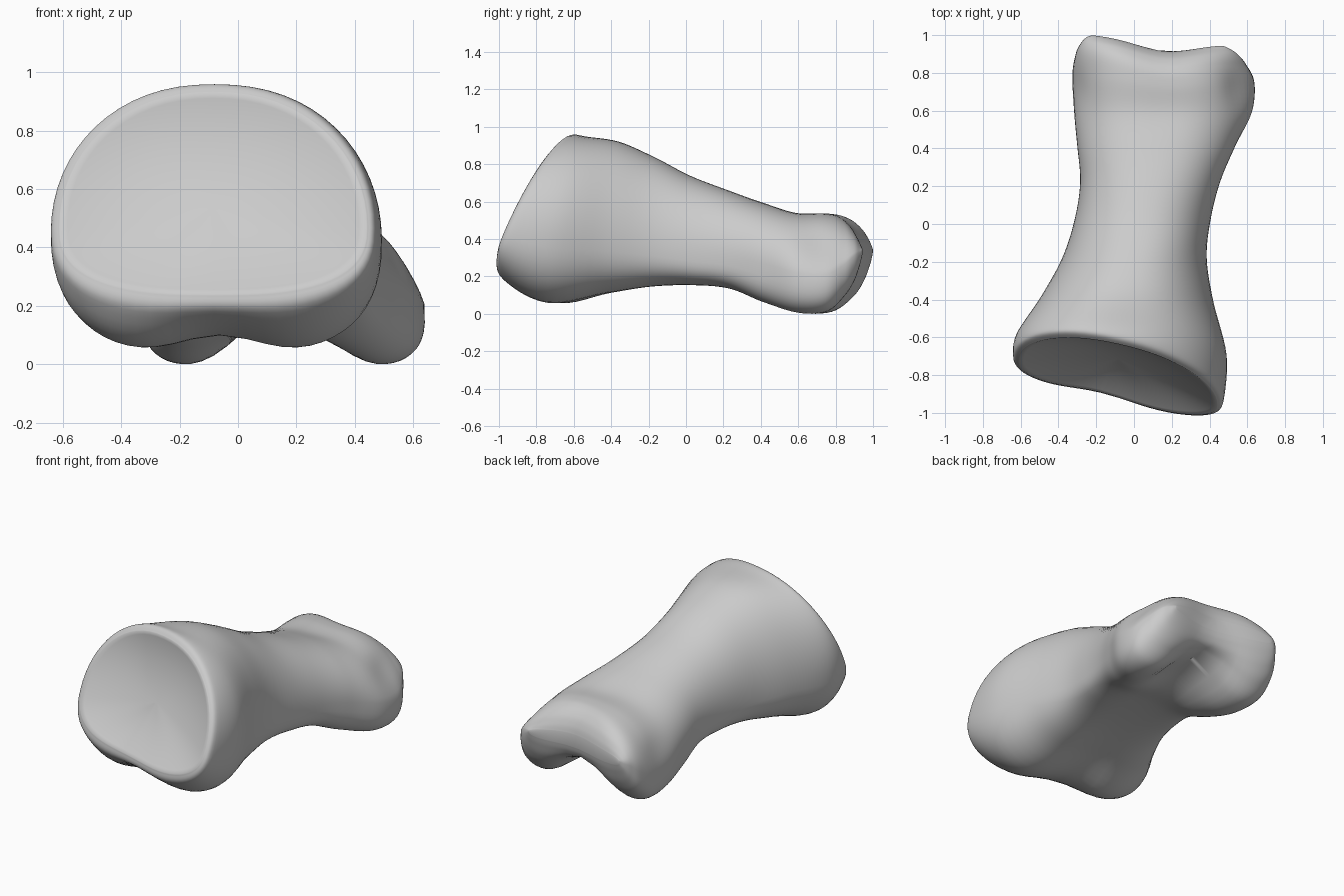
import bpy
import bmesh
from math import sin, cos, pi, exp, copysign
from mathutils import Vector

SIDES = 64   # vertices around each ring
STEPS = 6    # rings between neighbouring sections

cube = bpy.data.objects.get("Cube")
if cube:
    bpy.data.objects.remove(cube)

# Cross-sections from the cupped base to the two-lobed head:
# y, x min, x max, z bottom, z widest, z top, tilt, groove
SECTIONS = [
    (-.785, -.61, .44, .24, .47, .93, 1, 0),
    (-.75, -.64, .475, .16, .46, .96, .92, .02),
    (-.60, -.62, .49, .02, .42, .955, .45, .08),
    (-.38, -.49, .42, .08, .39, .925, .15, .05),
    (-.18, -.38, .385, .13, .36, .845, 0, .02),
    (.02, -.315, .405, .145, .33, .74, 0, .01),
    (.22, -.285, .455, .12, .31, .665, 0, .03),
    (.41, -.30, .535, .03, .27, .605, 0, .11),
    (.60, -.32, .625, -.03, .22, .56, 0, .21),
    (.78, -.33, .64, -.025, .21, .56, 0, .23),
    (.895, -.31, .60, .055, .26, .54, 0, .16),
    (.955, -.28, .55, .145, .31, .49, 0, .08),
    (.987, -.25, .50, .24, .33, .43, 0, .02),
    (1.0, -.22, .47, .30, .34, .38, 0, 0),
]


def blend(a, b, c, d, t):
    """Smooth curve from b to c."""
    return b + t * ((c - a) / 2 + t * (a - 2.5 * b + 2 * c - d / 2
                                       + t * (1.5 * (b - c) + (d - a) / 2)))


def smooth_sections():
    last = len(SECTIONS) - 1
    for i in range(last):
        four = [SECTIONS[min(max(i + k, 0), last)] for k in (-1, 0, 1, 2)]
        for s in range(STEPS):
            yield [blend(*v, s / STEPS) for v in zip(*four)]
    yield SECTIONS[last]


def ramp(value, start, length):
    return min(max((value - start) / length, 0), 1)


def ring_points(section):
    y, x0, x1, low, mid, high, tilt, groove = section
    cx, rx = (x0 + x1) / 2, (x1 - x0) / 2
    head = ramp(y, .4, .5)
    under = .76 - .2 * ramp(y, -.45, .5)
    points = []
    for k in range(SIDES):
        a = 2 * pi * k / SIDES
        c, s = cos(a), sin(a)
        # square underside, round back, outer side of the head leaning in
        x = cx + rx * copysign(abs(c) ** (.92 if s > 0 else under), c)
        if c > 0:
            x -= .22 * head * rx * c * max(s, 0)
        z = mid + (high - mid) * s if s > 0 else mid - (mid - low) * abs(s) ** under
        # groove between the lobes, strong below and faint above
        valley = exp(-((x - cx) / .21) ** 2)
        z += groove * valley * (max(-s, 0) - .1 * max(s, 0))
        # slanted base plane, notched below, and saddle-shaped end
        notch = .035 * exp(-((x + .2) / .25) ** 2) * max(-s, 0)
        yy = y + tilt * (.45 * (z - .6) - .22 * (x + .08) + notch)
        yy -= head ** 2 * (.06 * exp(-((x - .17) / .22) ** 2) + .07 * (x + .2))
        points.append(Vector((x, yy, z)))
    return points


def bowl_rings(ring, depth, scales):
    """Shrinking copies of a ring, sunk along y into a bowl."""
    centre = sum(ring, Vector()) / len(ring)
    for f in scales:
        push = Vector((0, depth * (1 - f * f), 0))
        yield [centre + (p - centre) * f + push for p in ring]


body = [ring_points(s) for s in smooth_sections()]
socket = list(bowl_rings(body[0], .095, (.04, .2, .4, .6, .75, .87, .95)))

# Skin the rings
bm = bmesh.new()
loops = [[bm.verts.new(p) for p in ring] for ring in socket + body]
for a, b in zip(loops, loops[1:]):
    for k in range(SIDES):
        n = (k + 1) % SIDES
        bm.faces.new((a[k], a[n], b[n], b[k]))
bm.faces.new(loops[0])

# Close the head with strips from its upper to its lower edge
tip = loops[-1]
half = SIDES // 2
bm.faces.new((tip[0], tip[1], tip[-1]))
for k in range(1, half - 1):
    bm.faces.new((tip[k], tip[k + 1], tip[-k - 1], tip[-k]))
bm.faces.new((tip[half - 1], tip[half], tip[half + 1]))

# Shallow pits on both sides of the head
for pit, push in (((.58, .72, .38), -.03), ((-.32, .72, .33), .02)):
    for v in bm.verts:
        v.co.x += push * exp(-((v.co - Vector(pit)).length / .13) ** 2)

bmesh.ops.recalc_face_normals(bm, faces=bm.faces)
mesh = bpy.data.meshes.new("finger_bone")
bm.to_mesh(mesh)
bm.free()
bone = bpy.data.objects.new("finger_bone", mesh)
bpy.context.collection.objects.link(bone)

# Plain light grey
grey = bpy.data.materials.new("light_grey")
grey.use_nodes = True
colour = (.6, .6, .6, 1)
grey.diffuse_color = colour
grey.node_tree.nodes["Principled BSDF"].inputs["Base Color"].default_value = colour
mesh.materials.append(grey)

bpy.context.view_layer.objects.active = bone
bone.select_set(True)
bpy.ops.object.shade_smooth_by_angle(angle=pi / 3)
